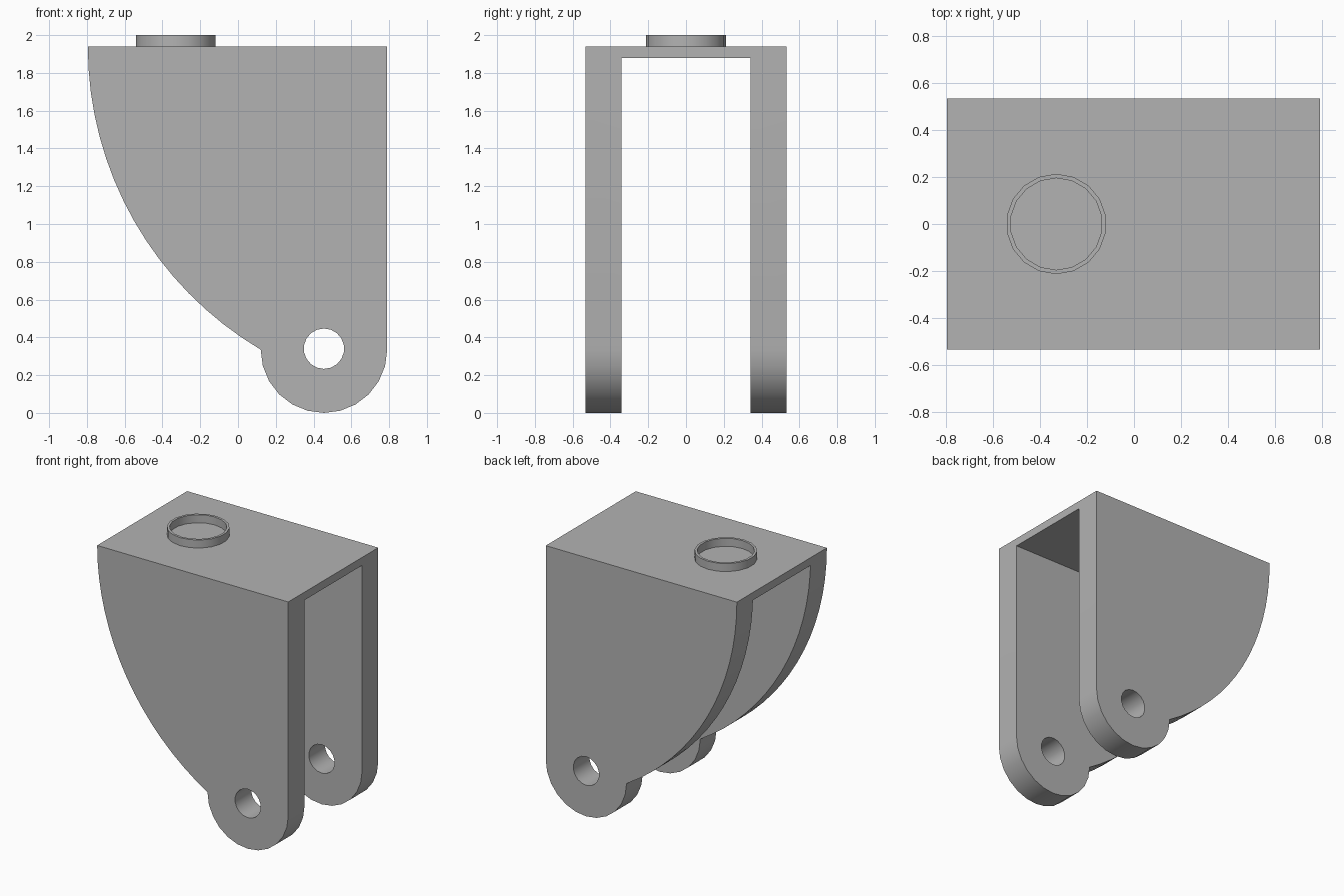
import bpy, bmesh
from math import sin, cos, pi, asin, sqrt
from mathutils import Matrix

cube = bpy.data.objects.get("Cube")
if cube:
    bpy.data.objects.remove(cube, do_unlink=True)

# Main dimensions
LEFT, RIGHT, TOP = -0.795, 0.79, 1.94
HALF_WIDTH, HALF_GAP, PLATE_UNDER = 0.533, 0.341, 1.88
LUG_X, LUG_Z, LUG_R, HOLE_R = 0.455, 0.335, 0.335, 0.107
RING_X, RING_R, RING_BORE = -0.33, 0.213, 0.195
SIDES = 18

grey = bpy.data.materials.new("plain grey")
grey.use_nodes = True
colour = (0.45, 0.45, 0.45, 1)
grey.diffuse_color = colour
grey.node_tree.nodes["Principled BSDF"].inputs["Base Color"].default_value = colour


def finish(name, bm):
    """Turn a bmesh into a grey object in the scene."""
    bmesh.ops.recalc_face_normals(bm, faces=bm.faces)
    mesh = bpy.data.meshes.new(name)
    bm.to_mesh(mesh)
    bm.free()
    mesh.materials.append(grey)
    obj = bpy.data.objects.new(name, mesh)
    bpy.context.collection.objects.link(obj)
    return obj


def activate(obj):
    bpy.ops.object.select_all(action='DESELECT')
    obj.select_set(True)
    bpy.context.view_layer.objects.active = obj


def cut(target, cutter):
    """Subtract the cutter and discard it."""
    cutter.hide_render = True
    mod = target.modifiers.new("cut", 'BOOLEAN')
    mod.operation, mod.solver, mod.object = 'DIFFERENCE', 'EXACT', cutter
    activate(target)
    bpy.ops.object.modifier_apply(modifier=mod.name)
    bpy.data.objects.remove(cutter, do_unlink=True)


def extrude_profile(name, points):
    """Extrude an x-z outline over the full bracket width."""
    bm = bmesh.new()
    face = bm.faces.new([bm.verts.new((x, -HALF_WIDTH, z)) for x, z in points])
    ext = bmesh.ops.extrude_face_region(bm, geom=[face])["geom"]
    bmesh.ops.translate(bm, vec=(0, 2 * HALF_WIDTH, 0),
                        verts=[v for v in ext if isinstance(v, bmesh.types.BMVert)])
    return finish(name, bm)


# Bracket outline: swept rear arc, then the round lug, then the straight edge
drop, run = TOP - LUG_Z, LUG_X - LUG_R - LEFT
arc_r = (run ** 2 + drop ** 2) / (2 * run)
end = asin(drop / arc_r)
steps = 16
outline = [(LEFT + arc_r * (1 - cos(end * i / steps)), TOP - arc_r * sin(end * i / steps))
           for i in range(steps)]
outline += [(LUG_X - LUG_R * cos(pi * i / 12), LUG_Z - LUG_R * sin(pi * i / 12))
            for i in range(13)]
outline.append((RIGHT, TOP))
bracket = extrude_profile("fork_bracket", outline)

# Slot between the two cheeks
bm = bmesh.new()
bmesh.ops.create_cube(bm, size=1, matrix=Matrix.Translation((0, 0, PLATE_UNDER - 1.5))
                      @ Matrix.Diagonal((3, 2 * HALF_GAP, 3, 1)))
cut(bracket, finish("slot_cutter", bm))

# Axle hole through both lugs
bm = bmesh.new()
bmesh.ops.create_cone(bm, cap_ends=True, segments=SIDES, radius1=HOLE_R, radius2=HOLE_R, depth=3,
                      matrix=Matrix.Translation((LUG_X, 0, LUG_Z + 0.005))
                      @ Matrix.Rotation(pi / 2, 4, 'X'))
cut(bracket, finish("axle_cutter", bm))

# Thin raised collar on the top plate
bm = bmesh.new()
loops = []
for r, z in ((RING_R, TOP), (RING_R, 2), (RING_BORE, 2), (RING_BORE, TOP)):
    loops.append([bm.verts.new((RING_X + r * sin(2 * pi * i / SIDES),
                                r * cos(2 * pi * i / SIDES), z)) for i in range(SIDES)])
for k in range(4):
    a, b = loops[k], loops[(k + 1) % 4]
    for i in range(SIDES):
        j = (i + 1) % SIDES
        bm.faces.new((a[i], a[j], b[j], b[i]))
collar = finish("top_collar", bm)

for obj in (bracket, collar):
    activate(obj)
    bpy.ops.object.shade_smooth_by_angle(angle=pi / 6)
